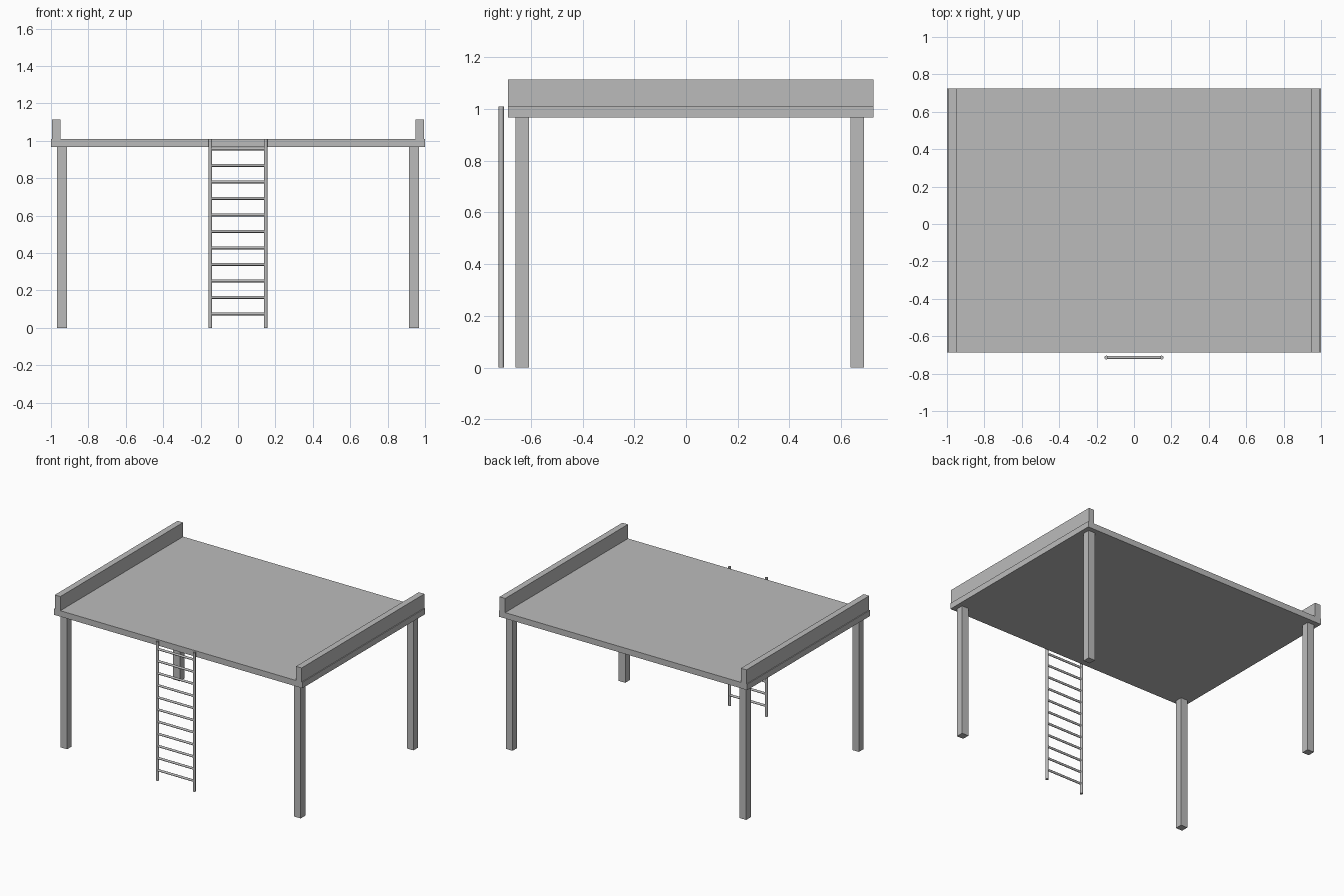
import bpy
import math

cube = bpy.data.objects.get("Cube")
if cube:
    bpy.data.objects.remove(cube, do_unlink=True)

# Single plain grey for the whole structure
grey = bpy.data.materials.new("plain_grey")
grey.use_nodes = True
colour = (0.5, 0.5, 0.5, 1)
grey.diffuse_color = colour
grey.node_tree.nodes["Principled BSDF"].inputs["Base Color"].default_value = colour


def box(name, x, y, z):
    """Box given as (min, max) ranges on each axis."""
    ranges = (x, y, z)
    bpy.ops.mesh.primitive_cube_add(size=1, location=[(a + b) / 2 for a, b in ranges])
    ob = bpy.context.object
    ob.name = name
    ob.scale = [b - a for a, b in ranges]
    bpy.ops.object.transform_apply(location=False, rotation=False, scale=True)
    ob.data.materials.append(grey)
    return ob


def rod(name, radius, length, location, rotation=(0, 0, 0)):
    bpy.ops.mesh.primitive_cylinder_add(vertices=24, radius=radius, depth=length,
                                        location=location, rotation=rotation)
    ob = bpy.context.object
    ob.name = name
    bpy.ops.object.shade_smooth_by_angle()
    ob.data.materials.append(grey)
    return ob


DECK_Y = (-0.688, 0.724)
DECK_Z = (0.967, 1.01)

# Deck
box("deck", (-1, 1), DECK_Y, DECK_Z)

# Side parapets and corner legs
for side, s in (("left", 1), ("right", -1)):
    box(side + "_parapet", sorted((s * 0.949, s * 0.994)), DECK_Y, (DECK_Z[1], 1.113))
    leg_x = sorted((s * 0.914, s * 0.967))
    box("front_" + side + "_leg", leg_x, (-0.66, -0.607), (0, DECK_Z[0]))
    box("back_" + side + "_leg", leg_x, (0.636, 0.689), (0, DECK_Z[0]))

# Ladder: two upright rails and evenly spaced rungs
LADDER_Y = -0.714
RAIL_X = 0.148
for side, s in (("left", 1), ("right", -1)):
    rod("ladder_" + side + "_rail", 0.01, DECK_Z[1], (s * RAIL_X, LADDER_Y, DECK_Z[1] / 2))
for i in range(11):
    rod(f"ladder_rung_{i + 1}", 0.008, 2 * RAIL_X, (0, LADDER_Y, 0.075 + i * 0.0882),
        (0, math.pi / 2, 0))
